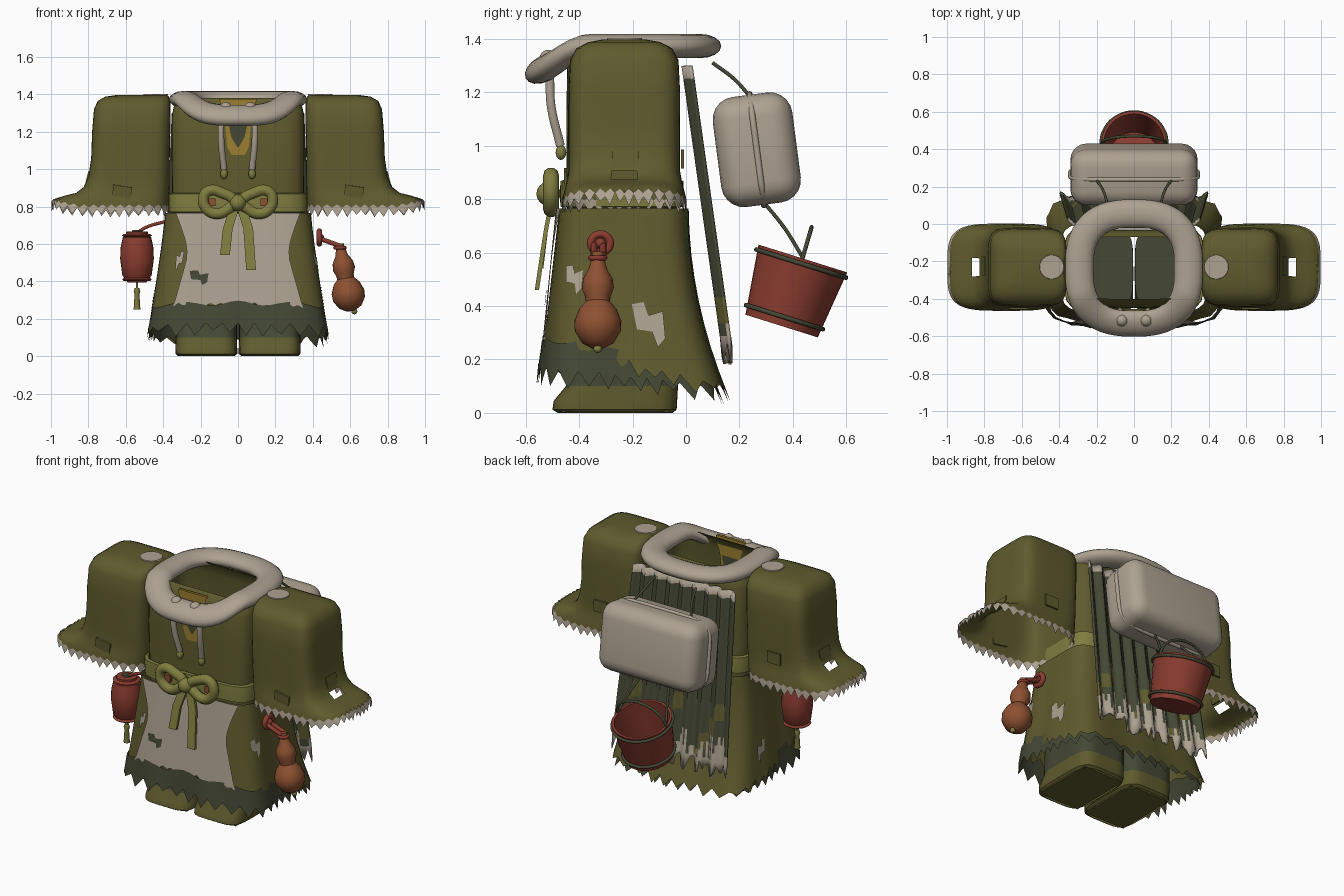
import bpy, bmesh, math, random
from math import pi, sin, cos, atan
from mathutils import Matrix, Vector

random.seed(4)
if "Cube" in bpy.data.objects:
    bpy.data.objects.remove(bpy.data.objects["Cube"])


def material(name, rgb):
    m = bpy.data.materials.new(name)
    m.use_nodes = True
    m.diffuse_color = (*rgb, 1)
    m.node_tree.nodes["Principled BSDF"].inputs["Base Color"].default_value = (*rgb, 1)
    return m


OLIVE = material("olive cloth", (.115, .104, .027))
BEIGE = material("beige cloth", (.42, .36, .285))
DARK = material("dark green cloth", (.058, .065, .035))
LIGHT = material("light olive sash", (.215, .205, .05))
RED = material("red wood", (.255, .045, .029))
BROWN = material("gourd brown", (.27, .082, .031))
GOLD = material("gold cloth", (.33, .21, .03))


def finish(name, bm, mats):
    bmesh.ops.recalc_face_normals(bm, faces=bm.faces)
    me = bpy.data.meshes.new(name)
    bm.to_mesh(me)
    bm.free()
    for m in mats:
        me.materials.append(m)
    me.shade_smooth()
    me.set_sharp_from_angle(angle=.7)
    ob = bpy.data.objects.new(name, me)
    bpy.context.collection.objects.link(ob)
    return ob


def loft(name, rings, mats, rule=None, closed=True, caps=(False, False)):
    """Skin rows of points; rule(row, column) gives a material, or None for a hole."""
    bm = bmesh.new()
    rows = [[bm.verts.new(p) for p in ring] for ring in rings]
    n = len(rows[0])
    for r in range(len(rows) - 1):
        for i in range(n if closed else n - 1):
            index = rule(r, i) if rule else 0
            if index is None:
                continue
            j = (i + 1) % n
            f = bm.faces.new((rows[r][i], rows[r][j], rows[r + 1][j], rows[r + 1][i]))
            f.material_index = index
    for flag, row in zip(caps, (rows[0], rows[-1])):
        if flag:
            bm.faces.new(row).material_index = len(mats) - 1
    return finish(name, bm, mats)


def sq(a, x0, x1, y0, y1, z, p=6):
    """Point at angle a on a rounded rectangle."""
    c, s = cos(a), sin(a)
    k = (abs(c) ** p + abs(s) ** p) ** (-1 / p)
    return Vector(((x0 + x1) / 2 + (x1 - x0) / 2 * c * k, (y0 + y1) / 2 + (y1 - y0) / 2 * s * k, z))


def section(x0, x1, y0, y1, z, n=48, p=6):
    return [sq(2 * pi * i / n, x0, x1, y0, y1, z, p) for i in range(n)]


def lathe(name, profile, mat, loc, rot=(0, 0, 0), n=24):
    ob = loft(name, [[(r * cos(2 * pi * i / n), r * sin(2 * pi * i / n), z) for i in range(n)]
                     for r, z in profile], [mat], caps=(True, True))
    ob.location, ob.rotation_euler = loc, rot
    return ob


def ball(name, loc, r, mat, stretch=1):
    steps = [pi * (k + .3) / 8.6 for k in range(9)]
    return lathe(name, [(r * sin(t), -r * stretch * cos(t)) for t in steps], mat, loc, n=16)


def tube(name, pts, r, mat, cyclic=False):
    cu = bpy.data.curves.new(name, "CURVE")
    cu.dimensions, cu.bevel_depth, cu.bevel_resolution = "3D", r, 3
    cu.resolution_u, cu.use_fill_caps = 6, True
    sp = cu.splines.new("BEZIER")
    sp.bezier_points.add(len(pts) - 1)
    for b, p in zip(sp.bezier_points, pts):
        b.co, b.handle_left_type, b.handle_right_type = p, "AUTO", "AUTO"
    sp.use_cyclic_u = cyclic
    tmp = bpy.data.objects.new(name + " path", cu)
    bm = bmesh.new()
    bm.from_mesh(tmp.to_mesh())
    bpy.data.objects.remove(tmp)
    return finish(name, bm, [mat])


def box(name, loc, size, mat, rot=(0, 0, 0), bevel=0):
    bm = bmesh.new()
    bmesh.ops.create_cube(bm, size=1, matrix=Matrix.Diagonal((*size, 1)))
    if bevel:
        bmesh.ops.bevel(bm, geom=bm.edges[:], offset=bevel, segments=5, profile=.5, affect="EDGES")
    ob = finish(name, bm, [mat])
    ob.location, ob.rotation_euler = loc, rot


# Open torso and sash
loft("torso", [section(-w, w, y0, y1, z) for w, y0, y1, z in (
    (.35, -.445, -.03, .74), (.355, -.448, -.03, 1.1), (.353, -.445, -.033, 1.29),
    (.34, -.43, -.045, 1.35), (.31, -.4, -.07, 1.38))], [OLIVE])
loft("sash", [section(-w, w, -.1 - w, w - .38, z) for w, z in (
    (.355, .768), (.37, .772), (.372, .82), (.37, .868), (.355, .872))], [LIGHT])

# Thick drooping collar
ring = []
for i in range(64):
    a = 2 * pi * i / 64
    front = max(0, min(1, (-sin(a) - .4) / .6))
    drop = front * front * (3 - 2 * front)
    c = sq(a, -.292, .292, -.532, .055, 1.373 - .085 * drop, 2.7)
    out = Vector((cos(a), sin(a), -.5 * drop)).normalized()
    up = Vector((0, -.4 * drop, 1))
    ring.append([c + out * .077 * cos(t) + up * .045 * sin(t)
                 for t in (2 * pi * k / 16 for k in range(16))])
loft("collar", ring + ring[:1], [BEIGE])

# Neck opening, cords and beads
for y, tag, gap in ((-.453, "outer", -.004), (-.437, "inner", .004)):
    loft(tag + "_neck_panel", [[(-w, y, z), (w, y, z)] for w, z in (
        (.1, 1.375), (.07, 1.25), (.058, 1.12), (.035, 1.075))], [GOLD], closed=False)
    loft(tag + "_neck_diamond", [[(-w, y + gap, z), (w, y + gap, z)] for w, z in (
        (.055, 1.26), (.035, 1.17), (.005, 1.12))], [DARK], closed=False)
for s, tag in ((1, "left"), (-1, "right")):
    tube(tag + "_neck_cord", [(s * .09, -.51, 1.27), (s * .09, -.505, 1.15), (s * .075, -.47, 1.0)], .017, BEIGE)
    ball(tag + "_cord_bead", (s * .075, -.468, .975), .02, LIGHT, 1.4)
    ball(tag + "_collar_bead", (s * .065, -.515, 1.325), .034, BEIGE)

# Flared sleeves with ragged trim
N = 84
LEVELS = ((.38, .64, 1.398, .13), (.37, .71, 1.388, .075), (.363, .75, 1.365, .03), (.36, .77, 1.32, .006),
          (.362, .78, 1.2, 0), (.365, .785, 1.06, 0), (.365, .8, .96, 0), (.366, .825, .905, 0),
          (.367, .865, .87, -.006), (.368, .92, .845, -.012), (.368, .965, .822, -.018),
          (.368, .985, .803, -.021), (.366, .998, .775, -.024))
LAST = len(LEVELS) - 1
for s, tag in ((1, "left"), (-1, "right")):
    rings = []
    for k, (x0, x1, z, inset) in enumerate(LEVELS):
        row = section(x0, x1, -.44 + inset, -.022 - inset, z, N, 6 - .17 * k)
        for i, v in enumerate(row):
            v.z += .032 * max(0, (v.x - .85) / .15)
            if k == LAST:
                v.z += (-.022 if i % 2 else .014) + random.uniform(-.012, .008)
            elif k == LAST - 1:
                v.z += .008 if i % 2 else -.008
        rings.append([(s * v.x, v.y, v.z) for v in row])

    def cloth(r, i):
        if r == 7 and min(i, N - 1 - i) < 3:
            return None
        return 1 if r == LAST - 1 else 0
    loft(tag + "_sleeve", rings, [OLIVE, BEIGE, OLIVE], cloth, caps=(True, False))
    lathe(tag + "_shoulder_spot", [(.066, 0), (.064, .006)], BEIGE, (s * .44, -.23, 1.397))
    box(tag + "_elbow_patch", (s * .804, -.225, .95), (.012, .1, .075), OLIVE, (0, -s * .25, 0))
    box(tag + "_sleeve_front_patch", (s * .62, -.45, .88), (.1, .012, .06), OLIVE, (.05, .15, 0))
    box(tag + "_sleeve_back_patch", (s * .6, -.013, .95), (.09, .012, .07), OLIVE)


# Ragged skirt layers
def skirt(a, z, off=0.0):
    t = max(0, (.765 - z) / .6)
    hx = .39 + .08 * t ** 1.2 + off
    return sq(a, -hx, hx, -.475 - .06 * t - off, .01 + .105 * t ** 2 + off, z)


def layer(name, mat, top, hem, slope, flare, tooth, n):
    """top(a, low) is the upper edge; slope lowers the hem and flare pulls it in toward the back."""
    rows = [[] for _ in range(9)]
    for i in range(n):
        a = 2 * pi * i / n
        low = hem - slope * sin(a)
        jag = random.uniform(.25, 1) * tooth * (-1 if i % 2 else .5)
        for k, row in enumerate(rows):
            z = top(a, low) + (low - top(a, low)) * k / 8 + (jag if k == 8 else 0)
            row.append(skirt(a, z, flare * (-.3 - sin(a)) + .006 * sin(9 * a) * k / 8))
    loft(name, rows, [mat])


layer("skirt", OLIVE, lambda a, low: .765, .175, .1, 0, .045, 72)
layer("under_skirt", DARK, lambda a, low: low + .125 + .012 * sin(11 * a), .12, .04, .022, .055, 72)

# Apron and torn patches
rows = []
for k in range(13):
    z = .765 - .5 * k / 12
    e = .28 + .1 * max(0, 1 - k / 5) ** 1.5 + .05 * max(0, (k - 6) / 6)
    rows.append([skirt(-pi / 2 + atan(e * (j / 12 - 1) / .43),
                       z + (.015 * (j % 2) + .008 * sin(j) if k == 12 else 0), .012) for j in range(25)])
loft("apron", rows, [BEIGE], closed=False)


def patch(name, a, z, w, h, mat, off=.007):
    shape = ((-.5, .45), (-.1, .5), (.0, .2), (.45, .3), (.4, -.3), (.15, -.5), (.05, -.15), (-.4, -.1))
    bm = bmesh.new()
    bm.faces.new([bm.verts.new(skirt(a + w * u, z + h * v, off)) for u, v in shape])
    finish(name, bm, [mat])


patch("apron_tear", -pi / 2 - .43, .42, .2, .08, DARK, .018)
patch("right_front_tear", -pi / 2 - .65, .51, -.08, .11, BEIGE)
patch("left_front_tear", -.6, .5, .2, .11, BEIGE)
patch("left_side_tear", .29, .33, .38, .17, BEIGE)
patch("right_side_tear", pi - .4, .3, -.22, .13, BEIGE)

# Boots with dark leggings above the ankle
for s, tag in ((1, "left"), (-1, "right")):
    loft(tag + "_boot", [section(*sorted((s * x0, s * x1)), y0, y1, z, p=5) for x0, x1, y0, y1, z in (
        (.02, .32, -.48, -.05, 0), (.004, .333, -.5, -.035, .012), (.004, .335, -.495, -.033, .045),
        (.006, .333, -.45, -.03, .1), (.006, .333, -.44, -.03, .3))], [OLIVE, DARK],
        lambda r, i: int(r > 2), caps=(False, True))
    box(tag + "_sole", (s * .17, -.265, .006), (.28, .4, .01), OLIVE)

# Pleated cloak down the back
COLS, ROWS = 64, 22
rag = [random.uniform(-.06, .04) for _ in range(COLS + 1)]
fade = [random.randint(1, 4) for _ in range(COLS + 1)]
rows = []
for k in range(ROWS + 1):
    t = k / ROWS
    rows.append([((j / COLS * 2 - 1) * (.35 + .045 * t), .01 + .15 * t + .015 * cos(j * pi / 4),
                  1.3 - 1.06 * t + (rag[j] if k == ROWS else 0)) for j in range(COLS + 1)])


def pleat(r, j):
    if r == 0 or r >= ROWS - fade[j]:
        return 1
    return 2 if r > 13 and (j // 4 * 5 + r // 2) % 6 == 0 else 0


cloak = loft("cloak", rows, [DARK, BEIGE, OLIVE], pleat, closed=False)
cloak.modifiers.new("thickness", "SOLIDIFY").thickness = .012

# Pack with seam and straps
tilt = .13
pack_at = Vector((0, .265, .985))
box("pack", pack_at, (.68, .3, .415), BEIGE, (tilt, 0, 0), .085)
seam = [Matrix.Rotation(tilt, 3, "X") @ Vector((v.x, 0, v.y)) + pack_at
        for v in section(-.342, .342, -.209, .209, 0, 40, 5)]
tube("pack_seam", seam, .012, BEIGE, True)
for s, tag in ((1, "left"), (-1, "right")):
    tube(tag + "_pack_strap", [(s * .14, .1, 1.31), (s * .165, .18, 1.25), (s * .2, .235, 1.19)], .007, DARK)
    tube(tag + "_bucket_rope", [(s * .09, .29, .79), (s * .13, .37, .69), (s * .165, .435, .585)], .007, DARK)

# Hanging bucket
lean = -.304
base = Vector((0, .358, .325))
lathe("bucket", [(.142, 0), (.174, .265), (.16, .265), (.132, .02)], RED, base, (lean, 0, 0), 32)
for z, tag in ((.035, "lower"), (.245, "upper")):
    r = .146 + .12 * z
    hoop = tube(tag + "_bucket_hoop", [(r * cos(pi * k / 6), r * sin(pi * k / 6), z) for k in range(12)], .009, DARK, True)
    hoop.location, hoop.rotation_euler = base, (lean, 0, 0)
tube("bucket_handle", [(-.17 * cos(pi * k / 8), .435 + .035 * sin(pi * k / 8), .575 + .12 * sin(pi * k / 8))
                       for k in range(9)], .008, DARK)

# Bow at the front
for s, tag in ((1, "left"), (-1, "right")):
    tube(tag + "_bow_loop", [(s * x, -.505, z) for x, z in (
        (.02, .82), (.09, .875), (.155, .885), (.185, .845), (.165, .785), (.11, .762), (.05, .79))], .03, LIGHT, True)
    box(tag + "_bow_lining", (s * .145, -.492, .822), (.05, .02, .04), BROWN)
    end = .46 if s > 0 else .54
    w, lean_y = .026, -.49 - .2 * (.8 - end)
    loft(tag + "_bow_tail", [[(s * x + u * w, y + v * .008, z) for u, v in ((-1, -1), (1, -1), (1, 1), (-1, 1))]
                             for x, y, z in ((.015, -.5, .81), (.055, -.525, .68), (.07, lean_y, end))],
         [LIGHT], caps=(True, True))
ball("bow_knot", (0, -.515, .82), .045, LIGHT)

# Gourd on a knotted cord
lathe("gourd", [(.02, -.09), (.06, -.068), (.086, -.025), (.088, .015), (.07, .06), (.045, .088), (.047, .105),
                (.06, .14), (.055, .175), (.035, .21), (.024, .25), (.022, .275)], BROWN, (.59, -.33, .33), (0, -.17, 0))
ball("gourd_tip", (.622, -.33, .24), .016, LIGHT)
tube("gourd_neck_band", [(.545 + .026 * cos(k), -.33 + .026 * sin(k), .58) for k in range(6)], .01, RED, True)
tube("gourd_ring", [(.435, -.32 + .036 * cos(pi * k / 4), .635 + .034 * sin(pi * k / 4)) for k in range(8)], .015, RED, True)
ball("gourd_knot", (.44, -.32, .635), .02, RED)
for y in (-.345, -.31):
    tube("gourd_cord", [(.435, y, .63), (.49, y, .61), (.545, y, .59)], .013, RED)

# Lantern with tassel
spot = (-.54, -.33, 0)
lathe("lantern", [(.05, .395), (.06, .41), (.078, .43), (.09, .52), (.088, .58), (.076, .635), (.06, .645), (.06, .665),
                  (.04, .668)], RED, spot)
for z, tag in ((.41, "lower"), (.645, "upper")):
    lathe(tag + "_lantern_band", [(.07, z - .008), (.08, z), (.07, z + .008)], RED, spot)
lathe("lantern_lid", [(.03, .664), (.025, .674)], DARK, spot)
tube("lantern_cord", [(-.54, -.33, .66), (-.49, -.33, .69), (-.39, -.33, .72)], .009, RED)
tube("tassel_cord", [(-.54, -.33, .4), (-.54, -.33, .33)], .006, LIGHT)
lathe("tassel", [(.018, .25), (.013, .33), (.018, .345), (.012, .365)], LIGHT, spot, n=12)
